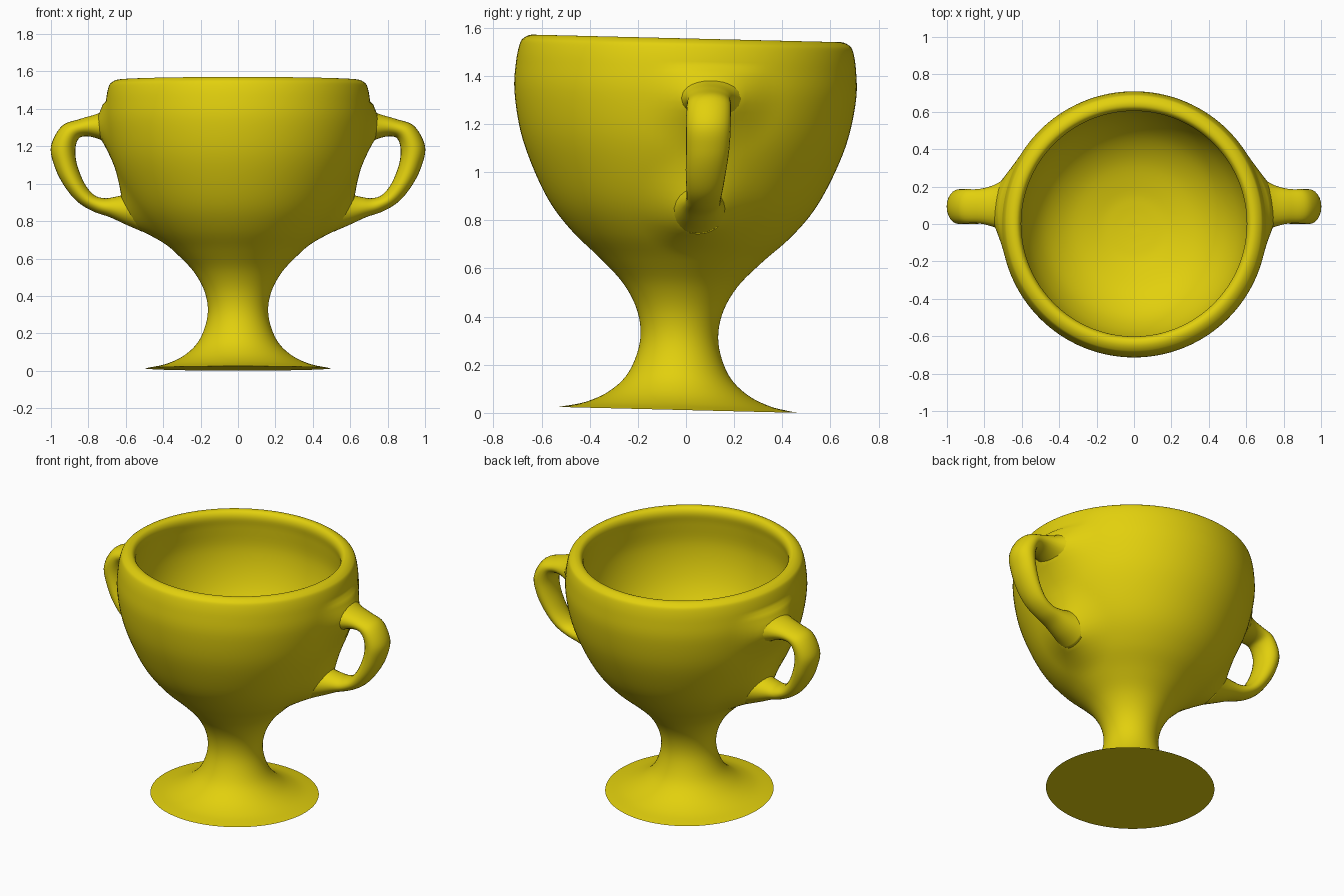
import bpy, bmesh, math
from mathutils import Vector, Matrix
from mathutils.bvhtree import BVHTree

if "Cube" in bpy.data.objects:
    bpy.data.objects.remove(bpy.data.objects["Cube"])

gold = bpy.data.materials.new("yellow")
gold.diffuse_color = (0.76, 0.63, 0.004, 1)
gold.use_nodes = True
gold.node_tree.nodes["Principled BSDF"].inputs["Base Color"].default_value = gold.diffuse_color


def spline(pts, steps):
    """Catmull-Rom curve through the points."""
    p = [Vector(q) for q in pts]
    p = [2 * p[0] - p[1]] + p + [2 * p[-1] - p[-2]]
    out = []
    for i in range(1, len(p) - 2):
        a, b, c, d = p[i - 1:i + 3]
        for k in range(steps):
            t = k / steps
            out.append(0.5 * (2 * b + (c - a) * t + (2 * a - 5 * b + 4 * c - d) * t * t
                              + (3 * b - a - 3 * c + d) * t ** 3))
    return out + [p[-2]]


def loft(name, rings):
    """Skin a list of equally sized closed rings and cap both ends."""
    bm = bmesh.new()
    vr = [[bm.verts.new(co) for co in r] for r in rings]
    n = len(vr[0])
    for r, s in zip(vr, vr[1:]):
        for i in range(n):
            j = (i + 1) % n
            bm.faces.new((r[i], r[j], s[j], s[i]))
    bm.faces.new(vr[0])
    bm.faces.new(vr[-1])
    bmesh.ops.recalc_face_normals(bm, faces=bm.faces)
    me = bpy.data.meshes.new(name)
    bm.to_mesh(me)
    bm.free()
    me.materials.append(gold)
    ob = bpy.data.objects.new(name, me)
    bpy.context.collection.objects.link(ob)
    bpy.context.view_layer.objects.active = ob
    ob.select_set(True)
    bpy.ops.object.shade_smooth_by_angle(angle=math.radians(50))
    ob.select_set(False)
    return ob


def surface(ob):
    return BVHTree.FromPolygons([v.co.copy() for v in ob.data.vertices],
                                [tuple(p.vertices) for p in ob.data.polygons])


def blend(ob, tree, k, first, last):
    """Swell the mesh near another surface so the two flow together."""
    moved = []
    for v in ob.data.vertices[first:last]:
        d = tree.find_nearest(Vector((abs(v.co.x), v.co.y, v.co.z)))[3]
        if d < k:
            moved.append((v, v.co + v.normal * (k / 4) * (1 - d / k) ** 2))
    for v, co in moved:
        v.co = co
    ob.data.update()


# Cup: foot, stem, bowl, rounded rim and hollow inside as (radius, height)
profile = [(0.495, 0), (0.38, 0.025), (0.28, 0.075), (0.205, 0.155), (0.163, 0.28),
           (0.175, 0.4), (0.235, 0.515), (0.335, 0.62), (0.45, 0.725),
           (0.545, 0.84), (0.62, 0.98), (0.68, 1.14),
           (0.71, 1.31), (0.706, 1.43), (0.692, 1.505), (0.675, 1.53), (0.645, 1.543),
           (0.617, 1.535), (0.603, 1.5), (0.612, 1.43), (0.622, 1.3), (0.6, 1.16),
           (0.55, 1.03), (0.47, 0.92), (0.35, 0.835), (0.2, 0.785), (0.1, 0.77),
           (0.004, 0.765)]
SEG, STEPS = 128, 5
rings = [[(r * math.cos(a), r * math.sin(a), z)
          for a in (2 * math.pi * i / SEG for i in range(SEG))]
         for r, z in spline(profile, STEPS)]
cup = loft("cup", rings)
cup.data.transform(Matrix.Translation((0, -0.035, 0.0125)) @ Matrix.Rotation(-0.0245, 4, 'X'))

# Handle: outer x, z, inner x, z, centre y, half width per section
sections = [(0.645, 1.345, 0.645, 1.265, 0.11, 0.09),
            (0.74, 1.345, 0.74, 1.268, 0.1, 0.085),
            (0.84, 1.342, 0.815, 1.262, 0.097, 0.086),
            (0.94, 1.31, 0.855, 1.24, 0.095, 0.092),
            (1.0, 1.20, 0.87, 1.18, 0.093, 0.093),
            (0.98, 1.09, 0.86, 1.10, 0.09, 0.09),
            (0.93, 0.99, 0.82, 1.0, 0.082, 0.083),
            (0.86, 0.905, 0.77, 0.938, 0.077, 0.075),
            (0.77, 0.85, 0.715, 0.915, 0.072, 0.07),
            (0.68, 0.825, 0.66, 0.91, 0.065, 0.07),
            (0.59, 0.8, 0.59, 0.905, 0.058, 0.07),
            (0.49, 0.785, 0.52, 0.9, 0.05, 0.07)]
N = 24
rings = []
for ox, oz, ix, iz, y, w in spline(sections, 6):
    outer, inner = Vector((ox, y, oz)), Vector((ix, y, iz))
    mid, half = (outer + inner) / 2, (outer - inner) / 2
    rings.append([mid + half * math.cos(a) + Vector((0, w * math.sin(a), 0))
                  for a in (2 * math.pi * i / N for i in range(N))])
handles = loft("handles", rings)

# Soft joints between bowl and handles (outside of the bowl only)
cup_tree, handle_tree = surface(cup), surface(handles)
blend(cup, handle_tree, 0.2, SEG, 13 * STEPS * SEG)
blend(handles, cup_tree, 0.2, N, -N)
handles.modifiers.new("mirror", "MIRROR").use_mirror_merge = False
